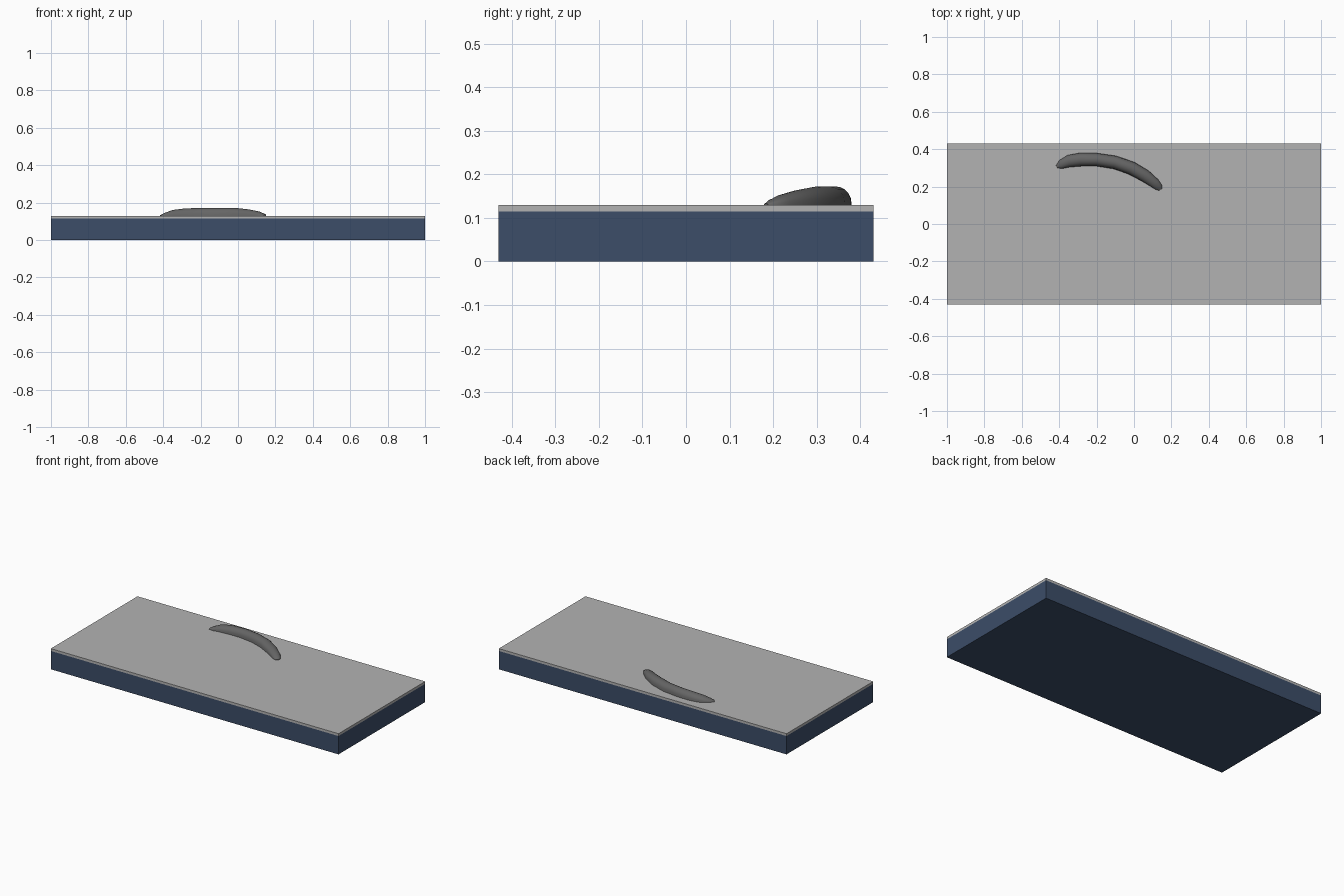
import bpy, bmesh, math
from mathutils import Vector

if "Cube" in bpy.data.objects:
    bpy.data.objects.remove(bpy.data.objects["Cube"])


def material(name, rgb):
    m = bpy.data.materials.new(name)
    m.diffuse_color = (*rgb, 1)
    m.use_nodes = True
    m.node_tree.nodes["Principled BSDF"].inputs["Base Color"].default_value = m.diffuse_color
    return m


def box(name, z0, z1, mat=None):
    bpy.ops.mesh.primitive_cube_add(size=1, location=(0, 0, (z0 + z1) / 2))
    ob = bpy.context.object
    ob.name = name
    ob.scale = (2, 0.86, z1 - z0)
    bpy.ops.object.transform_apply(location=True, scale=True)
    if mat:
        ob.data.materials.append(mat)
    return ob


navy = material("navy", (0.045, 0.075, 0.14))
dark = material("dark_grey", (0.13, 0.13, 0.13))
TOP = 0.13

# Slab base and thin surface layer
box("base_block", 0, 0.115, navy)
box("top_layer", 0.115, TOP, material("light_grey", (0.45, 0.45, 0.45)))

# Curved mound: inner edge xy, outer edge xy, height above the surface
stations = [
    (-0.410, 0.300, -0.417, 0.312, 0.004),
    (-0.385, 0.296, -0.400, 0.340, 0.015),
    (-0.345, 0.304, -0.355, 0.368, 0.031),
    (-0.280, 0.309, -0.290, 0.380, 0.039),
    (-0.200, 0.309, -0.200, 0.379, 0.042),
    (-0.110, 0.295, -0.095, 0.364, 0.042),
    (-0.030, 0.267, 0.003, 0.330, 0.042),
    (0.040, 0.230, 0.078, 0.285, 0.034),
    (0.090, 0.200, 0.130, 0.237, 0.023),
    (0.116, 0.184, 0.150, 0.207, 0.012),
    (0.134, 0.179, 0.151, 0.188, 0.003),
]
SEG = 10
bm = bmesh.new()
rings = []
for ix, iy, ox, oy, h in stations:
    a, b = Vector((ix, iy, TOP)), Vector((ox, oy, TOP))
    ring = []
    for i in range(SEG + 1):
        t = math.pi * i / SEG
        p = a.lerp(b, (1 - math.cos(t)) / 2)
        p.z += h * math.sin(t) ** 0.85 if 0 < i < SEG else 0
        ring.append(bm.verts.new(p))
    rings.append(ring)
for r, s in zip(rings, rings[1:]):
    for i in range(SEG + 1):
        j = (i + 1) % (SEG + 1)
        bm.faces.new((r[i], r[j], s[j], s[i]))
bm.faces.new(rings[0])
bm.faces.new(rings[-1])
bmesh.ops.recalc_face_normals(bm, faces=bm.faces)
mesh = bpy.data.meshes.new("curved_mound")
bm.to_mesh(mesh)
bm.free()
mound = bpy.data.objects.new("curved_mound", mesh)
mesh.materials.append(dark)
bpy.context.collection.objects.link(mound)
bpy.ops.object.select_all(action='DESELECT')
mound.select_set(True)
bpy.context.view_layer.objects.active = mound
bpy.ops.object.shade_smooth_by_angle(angle=math.radians(50))
